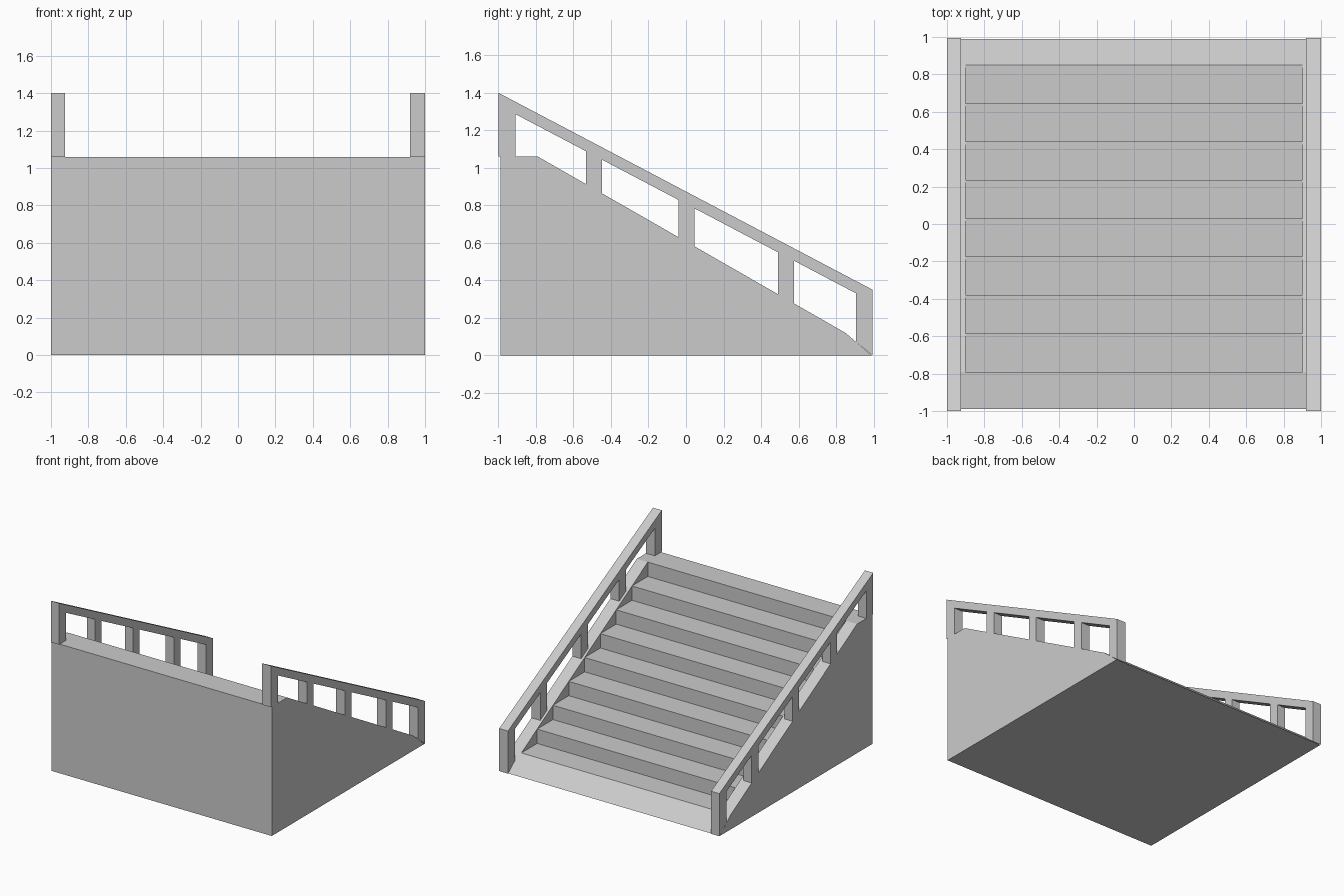
import bpy, bmesh

if "Cube" in bpy.data.objects:
    bpy.data.objects.remove(bpy.data.objects["Cube"])

N = 8                                   # number of treads
TOP, LOW = (-0.79, 1.06), (0.85, 0.12)  # ends of the stair slope (y, z)
RUN = (LOW[0] - TOP[0]) / N
RISE = (TOP[1] - LOW[1]) / N


def finish(bm, name):
    bmesh.ops.remove_doubles(bm, verts=bm.verts, dist=1e-5)
    bmesh.ops.recalc_face_normals(bm, faces=bm.faces)
    mesh = bpy.data.meshes.new(name)
    bm.to_mesh(mesh)
    bm.free()
    obj = bpy.data.objects.new(name, mesh)
    bpy.context.collection.objects.link(obj)
    return obj


def polygon(bm, points):
    bm.faces.new([bm.verts.new(p) for p in points])


def band(bm, outline, x0, x1):
    """Sweep a closed (y, z) outline between two x positions, without caps."""
    for (ya, za), (yb, zb) in zip(outline, outline[1:] + outline[:1]):
        polygon(bm, [(x0, ya, za), (x1, ya, za), (x1, yb, zb), (x0, yb, zb)])


def prism(bm, outline, x0, x1):
    band(bm, outline, x0, x1)
    for x in (x0, x1):
        polygon(bm, [(x, y, z) for y, z in outline])


# Stair body: solid wedge with steps sunk between two sloping cheeks
noses = [(LOW[0] - i * RUN, LOW[1] + i * RISE) for i in range(N + 1)]
corners = [(noses[i + 1][0], noses[i][1]) for i in range(N)]
stairs = [noses[0]]
for corner, nose in zip(corners, noses[1:]):
    stairs += [corner, nose]
rest = [(-0.99, TOP[1]), (-0.99, 0), (0.99, 0)]

bm = bmesh.new()
band(bm, stairs + rest, -0.9, 0.9)
for s in (-1, 1):
    band(bm, noses + rest, s * 0.9, s)
    polygon(bm, [(s, y, z) for y, z in noses + rest])
    for i in range(N):
        polygon(bm, [(s * 0.9, y, z) for y, z in (noses[i], corners[i], noses[i + 1])])
finish(bm, "stair_body")


# Railings: sloping handrail on five posts
def rail_top(y):
    return 1.40 - (y + 1.0) * 1.05 / 1.995


def ground(y):
    if y <= TOP[0]:
        return TOP[1]
    if y <= LOW[0]:
        return TOP[1] - (y - TOP[0]) * RISE / RUN
    return max(0.0, LOW[1] * (0.99 - y) / (0.99 - LOW[0]))


THICK = 0.066
Y0, Y1 = -1.0, 0.995
POSTS = [(Y0, -0.91), (-0.533, -0.448), (-0.04, 0.046), (0.49, 0.576), (0.906, Y1)]

for side, x0, x1 in (("left", -1.0, -0.925), ("right", 0.92, 1.0)):
    bm = bmesh.new()
    prism(bm, [(Y0, rail_top(Y0)), (Y1, rail_top(Y1)),
               (Y1, rail_top(Y1) - THICK), (Y0, rail_top(Y0) - THICK)], x0, x1)
    finish(bm, side + "_handrail")
    for n, (a, b) in enumerate(POSTS, 1):
        bm = bmesh.new()
        prism(bm, [(a, ground(a)), (b, ground(b)),
                   (b, rail_top(b) - THICK), (a, rail_top(a) - THICK)], x0, x1)
        finish(bm, f"{side}_post_{n}")
